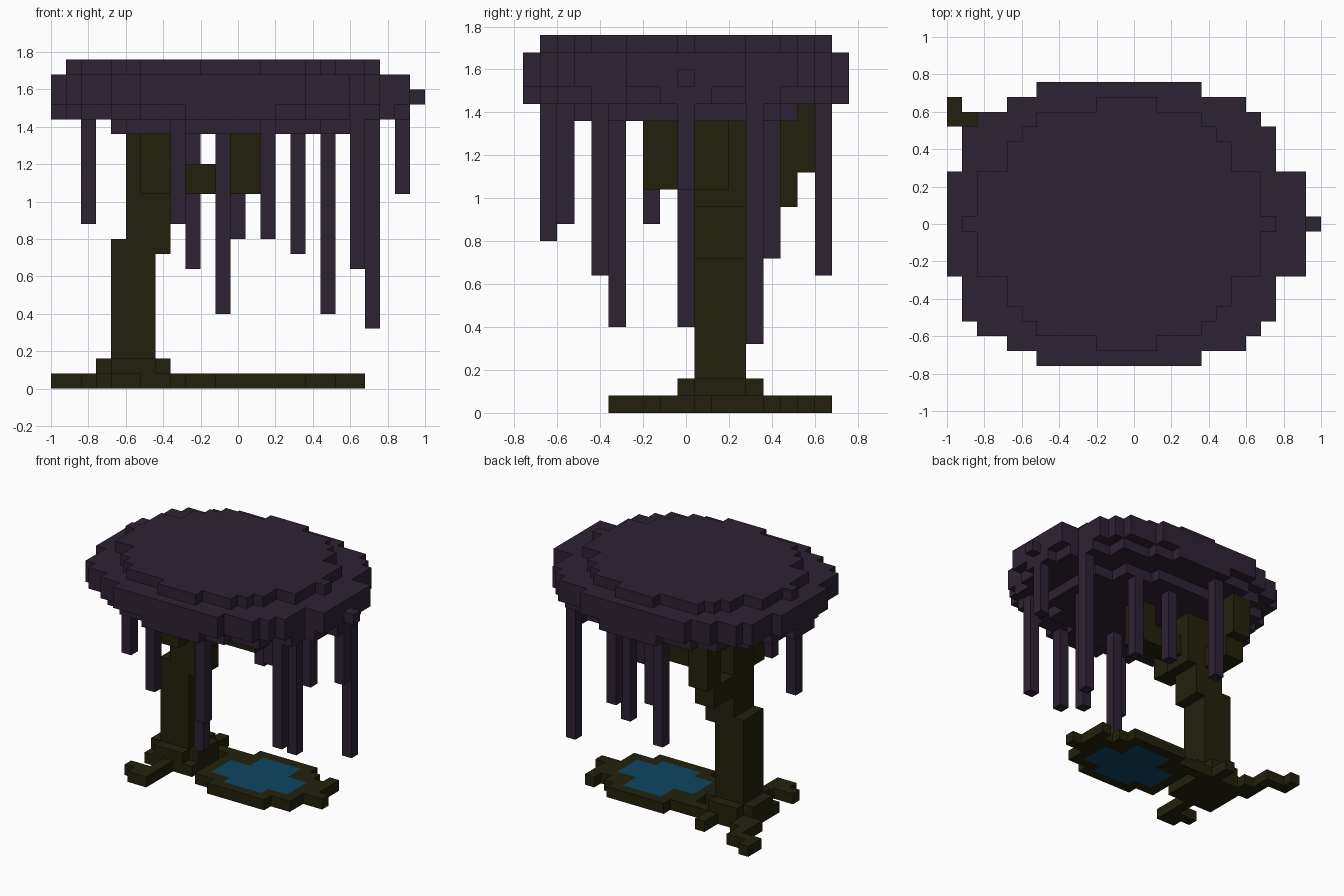
import bpy, bmesh

S = 0.08                      # size of one block
OX, OY = -1.0, -0.76          # corner of the block grid


def material(name, rgb):
    m = bpy.data.materials.new(name)
    m.diffuse_color = (*rgb, 1)
    return m


PURPLE = material("dark purple leaves", (0.027, 0.016, 0.033))
WOOD = material("dark olive wood", (0.016, 0.015, 0.004))
BLUE = material("deep blue water", (0.0045, 0.06, 0.12))


def cells(x0, x1, y0, y1, z0, z1):
    """Set of grid blocks filling a box."""
    def span(a, b, o):
        return range(round((a - o) / S), round((b - o) / S))
    return {(i, j, k) for i in span(x0, x1, OX) for j in span(y0, y1, OY)
            for k in span(z0, z1, 0)}


def disc(rows, z0, z1):
    """Stack of bands mirrored in y: (inner |y|, outer |y|, x min, x max)."""
    out = set()
    for y, x0, x1 in rows:
        out |= cells(x0, x1, -y, y, z0, z1)
    return out


def build(name, blocks, mat):
    """Mesh the outer skin of a set of blocks."""
    bm = bmesh.new()
    verts = {}

    def vert(p):
        if p not in verts:
            verts[p] = bm.verts.new((OX + p[0] * S, OY + p[1] * S, p[2] * S))
        return verts[p]

    for c in blocks:
        for axis in range(3):
            for side in (0, 1):
                n = list(c)
                n[axis] += 2 * side - 1
                if tuple(n) in blocks:
                    continue
                u, v = (axis + 1) % 3, (axis + 2) % 3
                loop = []
                for du, dv in ((0, 0), (1, 0), (1, 1), (0, 1)):
                    p = list(c)
                    p[axis] += side
                    p[u] += du
                    p[v] += dv
                    loop.append(vert(tuple(p)))
                bm.faces.new(loop if side else loop[::-1])
    # Merge the flat block faces into larger ones
    bmesh.ops.dissolve_limit(bm, angle_limit=0.01, verts=bm.verts[:], edges=bm.edges[:])
    me = bpy.data.meshes.new(name)
    bm.to_mesh(me)
    bm.free()
    me.materials.append(mat)
    bpy.context.collection.objects.link(bpy.data.objects.new(name, me))


# Canopy: widest in the middle, stepping in above and below
canopy = disc([(0.04, -0.92, 0.76), (0.28, -0.84, 0.68), (0.36, -0.68, 0.52),
               (0.44, -0.68, 0.52), (0.52, -0.60, 0.44), (0.60, -0.52, 0.36),
               (0.68, -0.20, 0.12)], 1.68, 1.76)
canopy |= disc([(0.28, -1.0, 0.92), (0.52, -0.92, 0.76), (0.60, -0.84, 0.68),
                (0.68, -0.68, 0.60), (0.76, -0.52, 0.36)], 1.52, 1.68)
canopy |= disc([(0.12, -1.0, 0.92), (0.28, -0.92, 0.84), (0.44, -0.84, 0.76),
                (0.60, -0.68, 0.60), (0.68, -0.52, 0.36), (0.76, -0.28, 0.20)], 1.44, 1.52)
canopy |= disc([(0.28, -0.68, 0.60), (0.44, -0.60, 0.44), (0.52, -0.36, 0.20)], 1.36, 1.44)
canopy |= cells(0.92, 1.0, -0.04, 0.04, 1.52, 1.60)

# Hanging vines: x, y, lowest height
for x, y, z in [(-0.84, -0.20, 0.88), (-0.36, -0.60, 0.88), (-0.28, 0.60, 0.64),
                (-0.12, -0.36, 0.40), (-0.04, 0.36, 0.80), (0.12, -0.68, 0.80),
                (0.28, 0.36, 0.72), (0.44, -0.04, 0.40), (0.60, -0.44, 0.64),
                (0.68, 0.28, 0.32), (0.84, -0.04, 1.04)]:
    canopy |= cells(x, x + S, y, y + S, z, 1.52)
build("canopy_with_vines", canopy, PURPLE)

# Leaning trunk
trunk = cells(-0.68, -0.44, 0.04, 0.28, 0, 0.80)
trunk |= cells(-0.60, -0.36, 0.04, 0.28, 0.72, 1.36)
trunk |= cells(-0.52, -0.28, 0.04, 0.28, 0.96, 1.36)
# Branches: right, front, back
trunk |= cells(-0.36, 0.12, 0.04, 0.20, 1.04, 1.20)
trunk |= cells(-0.04, 0.12, 0.04, 0.20, 1.20, 1.36)
trunk |= cells(-0.52, -0.36, -0.20, 0.04, 1.04, 1.36)
trunk |= cells(-0.60, -0.44, 0.28, 0.52, 0.96, 1.12)
trunk |= cells(-0.60, -0.44, 0.44, 0.60, 1.12, 1.44)
# Flared foot
trunk |= cells(-0.76, -0.36, 0.04, 0.28, 0, 0.16)
trunk |= cells(-0.68, -0.44, -0.04, 0.36, 0, 0.16)
# Ground roots
for x0, x1, y0, y1 in [(-0.76, -0.36, -0.04, 0.36), (-0.60, -0.52, -0.28, -0.04),
                       (-0.76, -0.52, -0.28, -0.20), (-0.68, -0.52, -0.36, -0.28),
                       (-0.84, -0.68, 0.28, 0.44), (-0.84, -0.76, 0.36, 0.60),
                       (-0.92, -0.76, 0.52, 0.60), (-1.0, -0.92, 0.52, 0.68),
                       (-0.52, -0.44, 0.36, 0.52), (-0.36, -0.20, 0.28, 0.36)]:
    trunk |= cells(x0, x1, y0, y1, 0, S)
build("trunk_and_roots", trunk - canopy, WOOD)

# Pond water and its wooden rim with a root tail
water = cells(-0.20, 0.44, -0.04, 0.20, 0, S) | cells(-0.04, 0.28, -0.12, 0.36, 0, S)
rim = set()
for x0, x1, y0, y1 in [(-0.12, 0.36, -0.20, 0.44), (-0.20, 0.44, -0.12, 0.36),
                       (-0.28, 0.52, -0.12, 0.28), (0.52, 0.68, 0.04, 0.12),
                       (0.52, 0.60, 0.04, 0.36)]:
    rim |= cells(x0, x1, y0, y1, 0, S)
build("pond_rim", rim - water - trunk, WOOD)
build("pond_water", water, BLUE)
